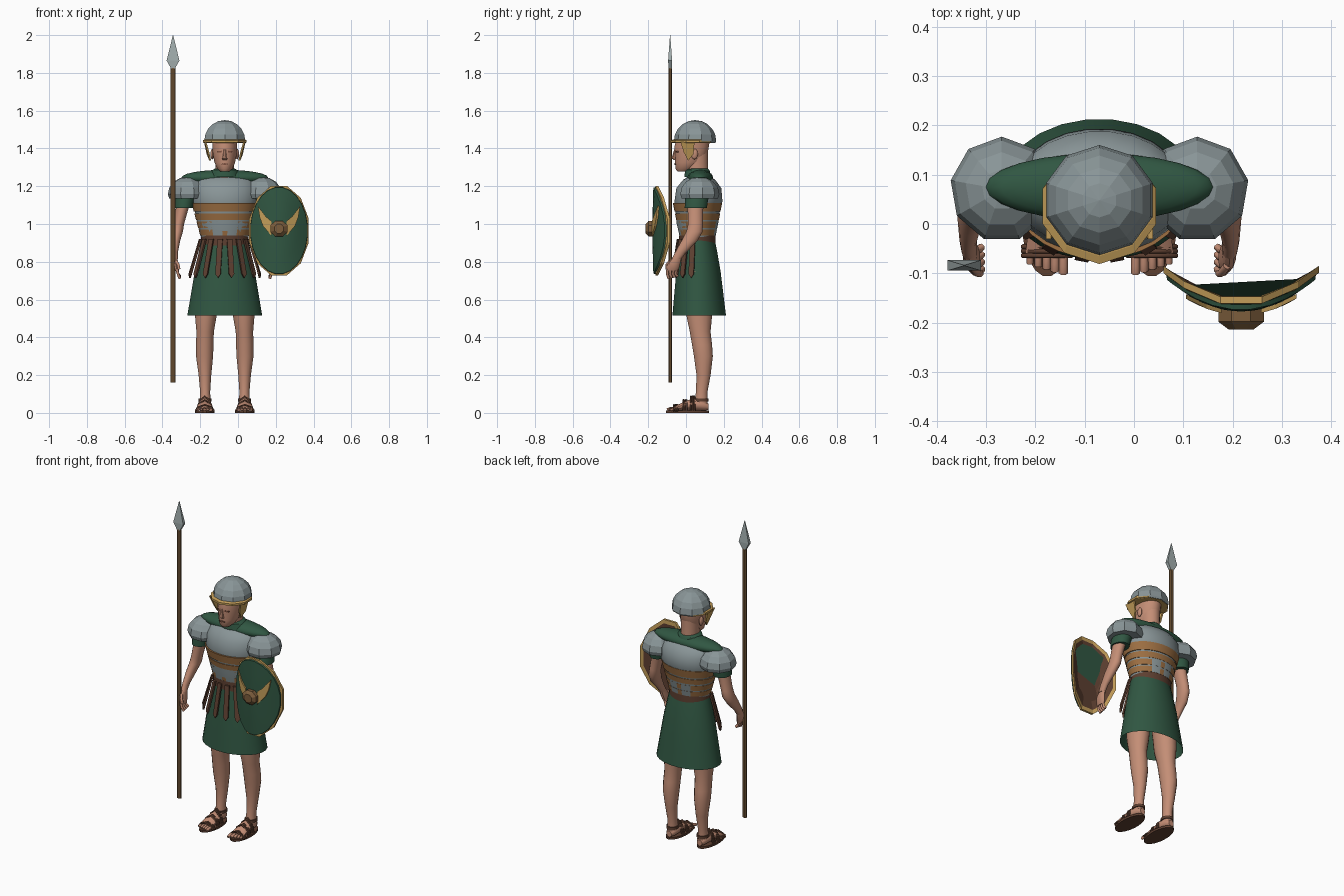
import bpy, bmesh
from math import sin, cos, pi, radians
from mathutils import Vector

if "Cube" in bpy.data.objects:
    bpy.data.objects.remove(bpy.data.objects["Cube"])

MID = -0.07   # body centre line


def material(name, r, g, b):
    m = bpy.data.materials.new(name)
    m.use_nodes = True
    m.diffuse_color = (r, g, b, 1)
    m.node_tree.nodes["Principled BSDF"].inputs["Base Color"].default_value = (r, g, b, 1)
    return m


STEEL = material("steel", .25, .30, .31)
TIP = material("spear steel", .36, .42, .42)
GREEN = material("green cloth", .03, .095, .055)
SKIN = material("skin", .55, .27, .18)
BROWN = material("dark leather", .11, .05, .03)
TAN = material("tan leather", .34, .16, .055)
GOLD = material("brass", .55, .34, .10)
WOOD = material("wood", .20, .11, .045)
DARK = material("eye and lip", .20, .08, .05)


def finish(name, bm, mats, smooth=35):
    bmesh.ops.recalc_face_normals(bm, faces=bm.faces)
    mesh = bpy.data.meshes.new(name)
    bm.to_mesh(mesh)
    bm.free()
    for m in mats:
        mesh.materials.append(m)
    ob = bpy.data.objects.new(name, mesh)
    bpy.context.collection.objects.link(ob)
    if smooth:
        bpy.ops.object.select_all(action='DESELECT')
        ob.select_set(True)
        bpy.context.view_layer.objects.active = ob
        bpy.ops.object.shade_smooth_by_angle(angle=radians(smooth))
    return ob


def loft(name, rings, mats, n=16, axis='z', caps=True, smooth=35, bend=None, rule=None):
    """Skin elliptical rings (x, y, z, ra, rb) lying across the given axis."""
    bm = bmesh.new()
    loops = []
    for x, y, z, ra, rb in rings:
        loop = []
        for i in range(n):
            a = 2 * pi * (i + .5) / n
            u, v = ra * cos(a), rb * sin(a)
            p = Vector((x + u, y + v, z) if axis == 'z' else (x + u, y, z + v))
            loop.append(bm.verts.new(bend(p) if bend else p))
        loops.append(loop)
    for k in range(len(loops) - 1):
        a, b = loops[k], loops[k + 1]
        for i in range(n):
            j = (i + 1) % n
            f = bm.faces.new((a[i], a[j], b[j], b[i]))
            if rule:
                f.material_index = rule(k, f.calc_center_median())
    if caps:
        bm.faces.new(loops[0])
        bm.faces.new(loops[-1])
    return finish(name, bm, mats, smooth)


def dome(name, centre, size, mat, segs=10, rings=8, floor=-1.0, smooth=0):
    """Ellipsoid flattened below the floor height."""
    bm = bmesh.new()
    bmesh.ops.create_uvsphere(bm, u_segments=segs, v_segments=rings, radius=1)
    for v in bm.verts:
        v.co.z = max(v.co.z, floor)
        v.co = Vector(centre) + Vector([c * s for c, s in zip(v.co, size)])
    return finish(name, bm, [mat], smooth)


def plate(name, pts, depth, mat):
    """Polygon extruded along the depth vector."""
    bm = bmesh.new()
    face = bm.faces.new([bm.verts.new(p) for p in pts])
    ext = bmesh.ops.extrude_face_region(bm, geom=[face])["geom"]
    bmesh.ops.translate(bm, vec=depth, verts=[g for g in ext if isinstance(g, bmesh.types.BMVert)])
    return finish(name, bm, [mat], 0)


def rod(name, pts, radius, mat):
    """Round rod through points."""
    cu = bpy.data.curves.new(name, 'CURVE')
    cu.dimensions = '3D'
    cu.bevel_depth, cu.bevel_resolution, cu.use_fill_caps = radius, 1, True
    sp = cu.splines.new('POLY')
    sp.points.add(len(pts) - 1)
    for p, co in zip(sp.points, pts):
        p.co = (*co, 1)
    cu.materials.append(mat)
    ob = bpy.data.objects.new(name, cu)
    bpy.context.collection.objects.link(ob)
    return ob


# Torso armour, leather bands and belt
loft("cuirass", [(MID, .06, .91, .12, .088), (MID, .06, 1.0, .146, .11), (MID, .063, 1.1, .166, .122),
                 (MID, .066, 1.12, .176, .128), (MID, .068, 1.19, .172, .12),
                 (MID, .07, 1.235, .15, .085), (MID, .07, 1.255, .1, .05)], [STEEL], n=24)
for k, (low, high) in enumerate([(.94, .972), (.98, 1.012), (1.022, 1.055), (1.065, 1.112)]):
    rings = [(MID, .061, z, .131 + .27 * (z - .94), .097 + .2 * (z - .94)) for z in (low, high)]
    gap = .02 if k < 2 else 0
    loft(f"armour_band_{k + 1}", [rings[0]] + rings + [rings[1]], [TAN, STEEL], n=32,
         rule=lambda i, c, g=gap: int(abs(abs(c.x - MID) - .04) < g))
loft("belt", [(MID, .06, z, .126, .097) for z in (.885, .94)], [BROWN], n=24)

# Skirt with hanging leather straps
loft("skirt", [(MID, .06, .93, .122, .09), (MID, .063, .87, .135, .1), (MID, .066, .75, .16, .118),
               (MID, .068, .62, .182, .132), (MID, .07, .515, .2, .143)], [GREEN], n=24, caps=False)
for k in range(8):
    a = radians(-76 + k * 152 / 7)
    side = Vector((cos(a), sin(a), 0)) * .014
    out = Vector((sin(a), -cos(a), 0))
    top = Vector((MID + .128 * sin(a), .06 - .098 * cos(a), .92))
    low = Vector((MID + .185 * sin(a), .06 - .128 * cos(a), .735))
    plate(f"hanging_strap_{k + 1}", [top - side, top + side, low + side, low - Vector((0, 0, .02)), low - side],
          out * .01, BROWN)

# Collar, neck, head and face
dome("collar", (MID, .075, 1.245), (.23, .068, .042), GREEN, 24, 12, smooth=40)
loft("scarf", [(MID, .062, 1.25, .085, .072), (MID, .06, 1.285, .068, .066), (MID, .06, 1.295, .05, .055)], [GREEN])
loft("neck", [(MID, .062, 1.24, .053, .058), (MID, .055, 1.32, .05, .062), (MID, .055, 1.4, .055, .062)], [SKIN])
loft("head", [(MID, -.015, 1.277, .022, .03), (MID, -.003, 1.292, .04, .053), (MID, .017, 1.325, .055, .075),
              (MID, .028, 1.37, .064, .087), (MID, .03, 1.41, .066, .092), (MID, .04, 1.46, .066, .09)], [SKIN], n=20)
loft("nose", [(MID, -.056, 1.338, .013, .006), (MID, -.064, 1.347, .015, .014),
              (MID, -.06, 1.375, .008, .009), (MID, -.057, 1.395, .007, .005)], [SKIN], n=8)
plate("mouth", [(MID + x, -.062, z) for x, z in ((-.02, 1.317), (0, 1.312), (.02, 1.317), (0, 1.323))],
      (0, .012, 0), DARK)
for s, tag in ((-1, "right"), (1, "left")):
    plate(f"{tag}_eye", [(MID + s * x, -.058 + .35 * (x - .015), z) for x, z in
                         ((.015, 1.38), (.038, 1.378), (.04, 1.386), (.018, 1.388))], (0, .012, 0), DARK)
    dome(f"{tag}_ear", (MID + s * .066, .045, 1.37), (.01, .018, .028), SKIN, smooth=40)

# Helmet with brim and cheek guards
dome("helmet", (MID, .048, 1.44), (.114, .112, .11), STEEL, 10, 10, -.1)
loft("helmet_brim", [(MID, .045, 1.448, .113, .11), (MID, .036, 1.443, .121, .117),
                     (MID, .036, 1.431, .121, .117), (MID, .045, 1.428, .108, .105)], [GOLD], n=10, smooth=0)
for s, tag in ((-1, "right"), (1, "left")):
    plate(f"{tag}_cheek_guard", [(MID + s * x, y, z) for x, y, z in
          ((.098, -.03, 1.435), (.1, .045, 1.435), (.086, .04, 1.37), (.072, .012, 1.335), (.082, -.012, 1.38))],
          (s * .01, 0, 0), GOLD)

# Arms, shoulders, legs and sandals on both sides
for s, tag in ((-1, "right"), (1, "left")):
    X = lambda d: MID + s * d
    dome(f"{tag}_shoulder_guard", (X(.198), .07, 1.158), (.105, .107, .092), STEEL, 9, 8, -.25)
    loft(f"{tag}_sleeve", [(X(.195), .066, 1.18, .06, .065), (X(.213), .055, 1.12, .053, .062),
                           (X(.218), .052, 1.085, .05, .06)], [GREEN])
    loft(f"{tag}_arm", [(X(.21), .06, 1.15, .04, .045), (X(.226), .05, 1.08, .034, .042),
                        (X(.245), .05, 1.0, .03, .04), (X(.252), .045, .96, .031, .044),
                        (X(.262), .018, .91, .026, .043), (X(.266), -.028, .85, .018, .03),
                        (X(.264), -.05, .815, .016, .025)], [SKIN])
    loft(f"{tag}_hand", [(X(.264), -.046, .825, .014, .024), (X(.262), -.062, .795, .015, .033),
                         (X(.255), -.07, .765, .014, .033), (X(.252), -.074, .75, .01, .028)], [SKIN], n=10)
    for k in range(4):
        y = -.097 + .015 * k
        rod(f"{tag}_finger_{k + 1}", [(X(.254), y, .762), (X(.247), y - .002, .735),
                                      (X(.238), y + .006, .712 + .004 * k)], .0075, SKIN)
    rod(f"{tag}_thumb", [(X(.258), -.085, .805), (X(.247), -.1, .785), (X(.242), -.1, .76)], .008, SKIN)

    loft(f"{tag}_leg", [(X(.09), .065, .75, .07, .08), (X(.1), .07, .52, .059, .07), (X(.104), .075, .43, .047, .056),
                        (X(.106), .085, .36, .047, .054), (X(.107), .092, .3, .046, .051),
                        (X(.105), .093, .2, .034, .038), (X(.104), .083, .11, .027, .031),
                        (X(.104), .08, .05, .03, .035)], [SKIN])
    loft(f"{tag}_foot", [(X(.104), .118, .032, .018, .018), (X(.104), .095, .04, .031, .028),
                         (X(.105), .045, .046, .034, .034), (X(.107), -.01, .036, .039, .024),
                         (X(.108), -.06, .024, .043, .012)], [SKIN], n=12, axis='y')
    for k in range(5):
        d = .073 + .017 * k
        tip = -.1 + .005 * k
        rod(f"{tag}_toe_{k + 1}", [(X(d), -.045, .022), (X(d), tip + .015, .022), (X(d), tip, .016)],
            .0095 - .0006 * k, SKIN)
    loft(f"{tag}_sole", [(X(.106), .008, z, .052, .115) for z in (0, .013)], [BROWN], n=20)
    for k, (y, z, w) in enumerate([(-.055, .043, .05), (-.005, .068, .046), (.035, .088, .04)]):
        for dy in (-.009, 0, .009):
            rod(f"{tag}_strap_{k + 1}", [(X(.106 - w), y + dy, .01), (X(.106 - w * .7), y + dy, z * .7),
                                         (X(.106), y + dy, z), (X(.106 + w * .7), y + dy, z * .7),
                                         (X(.106 + w), y + dy, .01)], .005, BROWN)
    loft(f"{tag}_ankle_strap", [(X(.104), .081, z, .035, .04) for z in (.06, .076)], [BROWN])

# Spear
loft("spear_shaft", [(-.344, -.084, z, .0135, .0095) for z in (.16, 1.84)], [WOOD], n=8, smooth=0)
loft("spear_head", [(-.344, -.084, 1.82, .012, .012), (-.344, -.084, 1.865, .048, .015),
                    (-.344, -.084, 2.0, .001, .001)], [TIP], n=4, smooth=0)

# Shield, curved around its upright middle line
SX, SZ = .217, .965


def curve_back(p):
    return Vector((p.x, p.y + 2.7 * (p.x - SX) ** 2, p.z))


loft("shield_rim", [(SX, y, SZ, .163 * s, .245 * s) for y, s in
                    ((-.15, .15), (-.15, .5), (-.15, .9), (-.152, 1), (-.166, 1), (-.167, .85))],
     [BROWN, GOLD], n=12, axis='y', caps=True, smooth=0, bend=curve_back, rule=lambda k, c: int(k > 1))
loft("shield_face", [(SX, y, SZ, .153 * s, .232 * s) for y, s in
                     ((-.164, 1), (-.174, .99), (-.176, .66), (-.177, .33), (-.177, .1))],
     [GREEN], n=24, axis='y', bend=curve_back)
loft("shield_boss", [(SX, -.165, SZ + .01, .05, .045), (SX, -.198, SZ + .01, .05, .045),
                     (SX, -.214, SZ + .01, .027, .027)], [WOOD], n=8, axis='y', smooth=0)
for s, tag in ((-1, "right"), (1, "left")):
    outline = [(.04, .05), (.07, .075), (.112, .13), (.102, .07), (.085, .025), (.04, -.028)]
    plate(f"{tag}_shield_wing", [curve_back(Vector((SX + s * d, -.185, SZ + h))) for d, h in outline],
          (0, .009, 0), GOLD)
